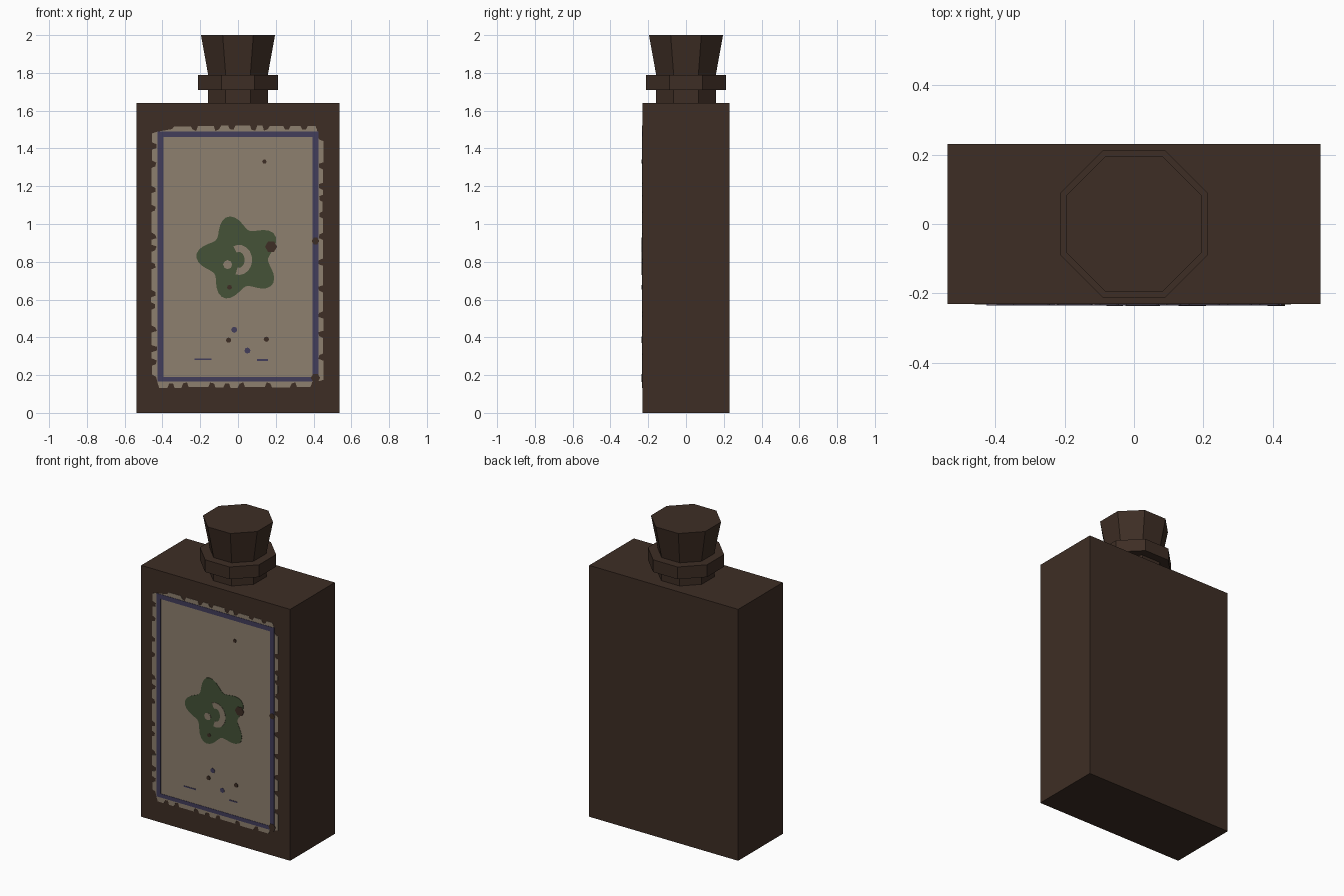
import bpy, bmesh, math, random
from mathutils import Matrix

if "Cube" in bpy.data.objects:
    bpy.data.objects.remove(bpy.data.objects["Cube"])

random.seed(4)


def material(name, rgb):
    m = bpy.data.materials.new(name)
    m.diffuse_color = (*rgb, 1)
    m.use_nodes = True
    m.node_tree.nodes["Principled BSDF"].inputs["Base Color"].default_value = m.diffuse_color
    return m


BROWN = material("dark brown", (0.048, 0.027, 0.018))
CREAM = material("faded cream", (0.27, 0.215, 0.158))
BLUE = material("dull blue", (0.054, 0.047, 0.105))
GREEN = material("moss green", (0.058, 0.085, 0.038))


def finish(name, bm, mat):
    bmesh.ops.recalc_face_normals(bm, faces=bm.faces)
    me = bpy.data.meshes.new(name)
    bm.to_mesh(me)
    bm.free()
    me.materials.append(mat)
    ob = bpy.data.objects.new(name, me)
    bpy.context.collection.objects.link(ob)
    return ob


def octagon(name, z0, z1, a0, a1):
    """Eight-sided frustum; a0 and a1 are half widths across the flats."""
    k = 1 / math.cos(math.pi / 8)
    bm = bmesh.new()
    bmesh.ops.create_cone(bm, cap_ends=True, segments=8, radius1=a0 * k,
                          radius2=a1 * k, depth=z1 - z0,
                          matrix=Matrix.Translation((0, 0, (z0 + z1) / 2))
                          @ Matrix.Rotation(math.pi / 8, 4, 'Z'))
    return finish(name, bm, BROWN)


def plate(name, outlines, level, mat):
    """Thin painted plates on the front face; outlines are lists of (x, z)."""
    bm = bmesh.new()
    for pts in outlines:
        f = bm.faces.new([bm.verts.new((x, -0.23, z)) for x, z in pts])
        ext = bmesh.ops.extrude_face_region(bm, geom=[f])
        verts = [g for g in ext["geom"] if isinstance(g, bmesh.types.BMVert)]
        bmesh.ops.translate(bm, verts=verts, vec=(0, -0.002 * level, 0))
    bmesh.ops.triangulate(bm, faces=bm.faces)
    return finish(name, bm, mat)


def rect(x0, x1, z0, z1):
    return [(x0, z0), (x1, z0), (x1, z1), (x0, z1)]


def blob(cx, cz, r, n=8, wave=lambda a: 1):
    return [(cx + r * wave(a) * math.cos(a), cz + r * wave(a) * math.sin(a))
            for a in (2 * math.pi * i / n for i in range(n))]


# Body
bm = bmesh.new()
bmesh.ops.create_cube(bm, size=1, matrix=Matrix.Translation((0, 0, 0.82))
                      @ Matrix.Diagonal((1.075, 0.46, 1.64, 1)))
finish("bottle_body", bm, BROWN)

# Neck, collar and flared stopper
octagon("neck", 1.63, 1.71, 0.16, 0.16)
octagon("collar", 1.71, 1.79, 0.213, 0.213)
octagon("stopper", 1.79, 2.0, 0.158, 0.196)

# Paper label with torn, notched edges and bitten corners
L, R, B, T = -0.46, 0.453, 0.132, 1.523


def torn_edge(x0, z0, x1, z1):
    length = math.hypot(x1 - x0, z1 - z0)
    dx, dz = (x1 - x0) / length, (z1 - z0) / length
    pts, s = [], 0.035
    while s < length - 0.1:
        run = random.uniform(0.06, 0.15)
        e = min(s + run, length - 0.04)
        d = random.uniform(0, 0.006)
        gap = random.uniform(0.02, 0.032)
        for t, depth in ((s, gap), (s + 0.008, d), (e - 0.03, d),
                         (e - 0.02, gap)):
            pts.append((x0 + dx * t - dz * depth, z0 + dz * t + dx * depth))
        s = e
    return pts


outline = (torn_edge(L, B, R, B) + torn_edge(R, B, R, T)
           + torn_edge(R, T, L, T) + torn_edge(L, T, L, B))
plate("paper_label", [outline], 1, CREAM)

# Blue border frame
plate("label_border", [rect(-0.425, -0.395, 0.165, 1.49),
                       rect(0.395, 0.425, 0.165, 1.49),
                       rect(-0.395, 0.395, 0.165, 0.19),
                       rect(-0.395, 0.395, 1.46, 1.49)], 2, BLUE)

# Five-petal flower with a pale crescent and a green heart
petals = blob(0.005, 0.82, 0.19, 60,
              lambda a: 1 + 0.19 * math.cos(5 * (a - math.radians(105))))
plate("flower", [petals], 2, GREEN)
arc = [math.radians(115 - 20 * i) for i in range(12)]
crescent = [(0.005 + 0.07 * math.cos(a), 0.81 + 0.08 * math.sin(a)) for a in arc]
crescent += [(0.005 + 0.03 * math.cos(a), 0.81 + 0.042 * math.sin(a))
             for a in reversed(arc)]
plate("flower_crescent", [crescent, blob(-0.055, 0.785, 0.024)], 3, CREAM)

# Worn spots
plate("worn_spots", [blob(0.175, 0.88, 0.032, 6), blob(-0.045, 0.665, 0.013),
                     blob(0.15, 0.39, 0.014), blob(-0.05, 0.385, 0.014),
                     blob(0.41, 0.185, 0.025, 6), blob(0.41, 0.91, 0.02, 6),
                     blob(0.14, 1.33, 0.012, 6)], 3, BROWN)
plate("blue_spots", [blob(0.05, 0.33, 0.016), blob(-0.02, 0.44, 0.016),
                     rect(-0.23, -0.14, 0.28, 0.288),
                     rect(0.1, 0.16, 0.276, 0.284)], 2, BLUE)
